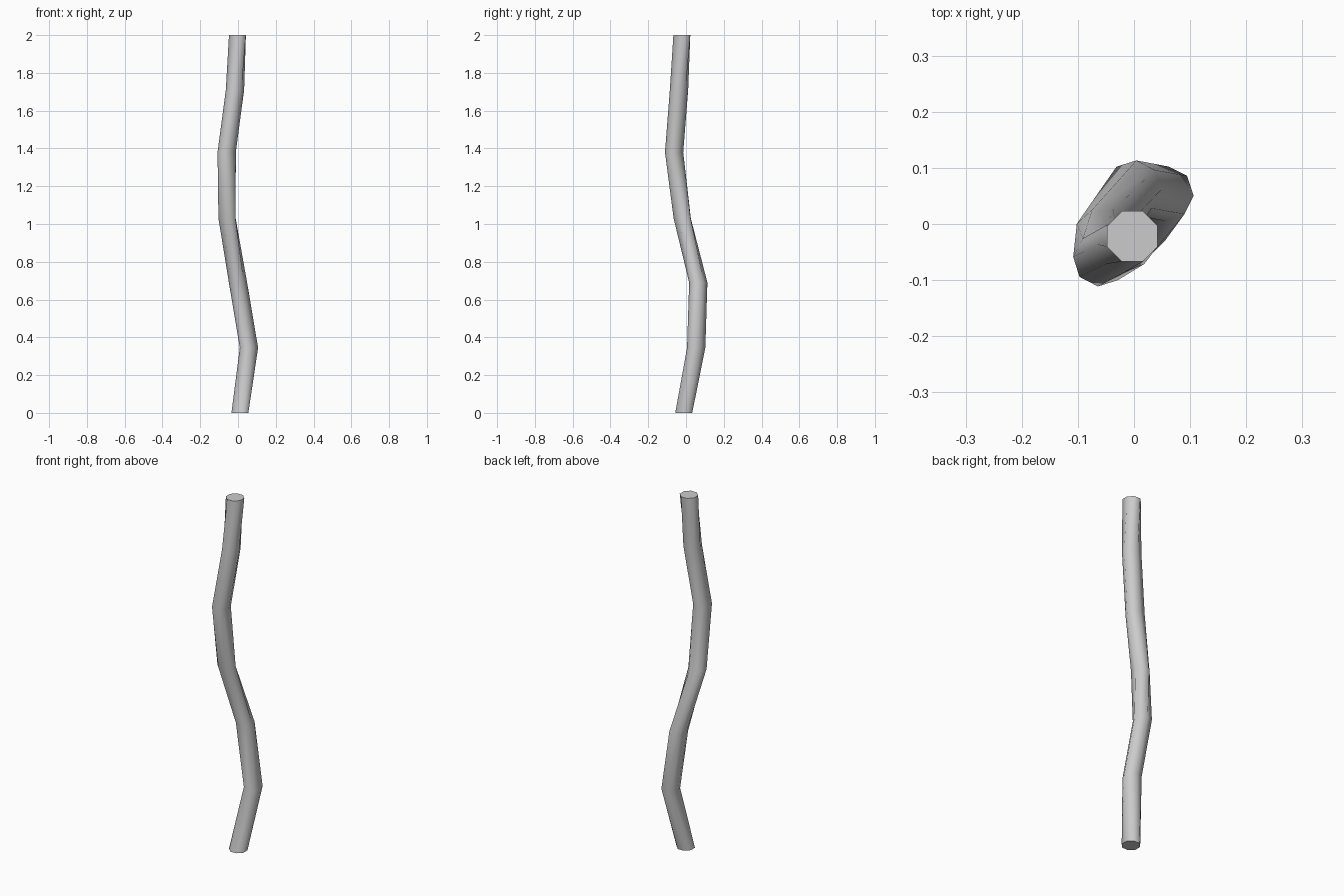
import bpy, bmesh, math

if "Cube" in bpy.data.objects:
    bpy.data.objects.remove(bpy.data.objects["Cube"])

SIDES = 8
RADIUS = 0.0485

# stations along the stick: x, y, z, twist in degrees
stations = [
    (0.01, -0.012, 0.0, 22.5),
    (0.058, 0.054, 0.345, -4),
    (0.0, 0.065, 0.69, -5),
    (-0.058, -0.02, 1.03, 20),
    (-0.06, -0.063, 1.38, -5),
    (-0.016, -0.037, 1.71, 0),
    (-0.003, -0.022, 2.0, 22.5),
]

bm = bmesh.new()


def ring(x, y, z, twist):
    verts = []
    for i in range(SIDES):
        a = math.radians(twist) + math.tau * i / SIDES
        verts.append(bm.verts.new((x + RADIUS * math.cos(a),
                                   y + RADIUS * math.sin(a), z)))
    return verts


# octagonal rings joined into a crooked shaft
rings = [ring(*s) for s in stations]
for low, high in zip(rings, rings[1:]):
    for i in range(SIDES):
        j = (i + 1) % SIDES
        bm.faces.new((low[i], low[j], high[j], high[i]))

# flat end caps
bm.faces.new(rings[0][::-1])
bm.faces.new(rings[-1])

mesh = bpy.data.meshes.new("wooden_stick")
bm.to_mesh(mesh)
bm.free()
stick = bpy.data.objects.new("wooden_stick", mesh)
bpy.context.collection.objects.link(stick)

# smooth sides, sharp cap rims
bpy.context.view_layer.objects.active = stick
stick.select_set(True)
bpy.ops.object.shade_smooth_by_angle(angle=math.radians(62))
